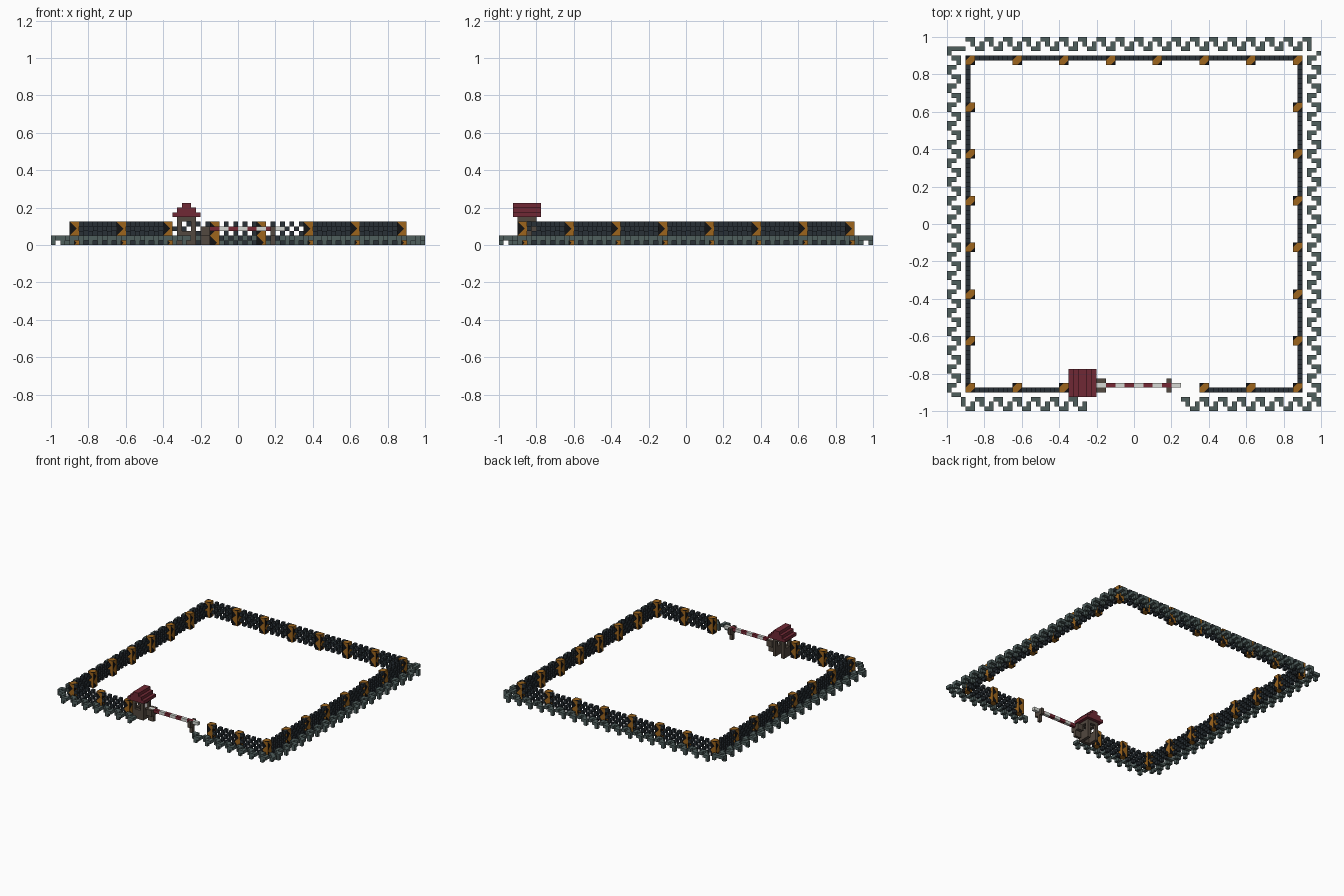
import bpy, bmesh
from mathutils import Vector

if "Cube" in bpy.data.objects:
    bpy.data.objects.remove(bpy.data.objects["Cube"])

V = 0.025  # edge of one cube; the model is 80 cubes wide


def mat(name, r, g, b):
    m = bpy.data.materials.new(name)
    m.diffuse_color = (r, g, b, 1)
    m.use_nodes = True
    m.node_tree.nodes["Principled BSDF"].inputs["Base Color"].default_value = m.diffuse_color
    return m


WIRE = mat("wire_grey", 0.078, 0.112, 0.108)
DARK = mat("dark_slate", 0.022, 0.030, 0.037)
ORANGE = mat("hazard_orange", 0.34, 0.13, 0.012)
BLACK = mat("hazard_black", 0.006, 0.006, 0.007)
ROOF = mat("roof_maroon", 0.16, 0.022, 0.035)
WOOD = mat("hut_brown", 0.085, 0.065, 0.05)
RED = mat("barrier_red", 0.18, 0.02, 0.033)
WHITE = mat("barrier_white", 0.68, 0.70, 0.66)

SIDES = {  # for each direction: the neighbour offset and the face corners
    (1, 0, 0): ((1, 0, 0), (1, 1, 0), (1, 1, 1), (1, 0, 1)),
    (-1, 0, 0): ((0, 1, 0), (0, 0, 0), (0, 0, 1), (0, 1, 1)),
    (0, 1, 0): ((1, 1, 0), (0, 1, 0), (0, 1, 1), (1, 1, 1)),
    (0, -1, 0): ((0, 0, 0), (1, 0, 0), (1, 0, 1), (0, 0, 1)),
    (0, 0, 1): ((0, 0, 1), (1, 0, 1), (1, 1, 1), (0, 1, 1)),
    (0, 0, -1): ((0, 1, 0), (1, 1, 0), (1, 0, 0), (0, 0, 0)),
}


def build(name, cells, poke_rule=None):
    """Make one object from {(i, j, k): material}, outer faces only.
    poke_rule(centre, normal) colours faces cut into four triangles."""
    me = bpy.data.meshes.new(name)
    mats = []
    for m in cells.values():
        if m not in mats:
            mats.append(m)
            me.materials.append(m)
    bm = bmesh.new()
    for c, m in cells.items():
        for d, corners in SIDES.items():
            if tuple(a + b for a, b in zip(c, d)) in cells:
                continue
            f = bm.faces.new([bm.verts.new((Vector(c) + Vector(p)) * V) for p in corners])
            f.material_index = mats.index(m)
    if poke_rule:
        me.materials.append(BLACK)
        bmesh.ops.poke(bm, faces=bm.faces[:])
        bm.normal_update()
        for f in bm.faces:
            if poke_rule(f.calc_center_median() / V, f.normal):
                f.material_index = len(mats)
    bm.to_mesh(me)
    bm.free()
    ob = bpy.data.objects.new(name, me)
    bpy.context.collection.objects.link(ob)


def box(x, y, z, m):
    """Filled block of cells from (lo, hi) ranges."""
    return {(i, j, k): m for i in range(*x) for j in range(*y) for k in range(*z)}


def place(side, s, depth, edge):
    """Cell on one side: s along it, depth inwards from the outer edge."""
    return {"front": (s, -edge + depth), "back": (s, edge - 1 - depth),
            "left": (-edge + depth, s), "right": (edge - 1 - depth, s)}[side]


# barbed wire coils: three-deep zigzag, with feet on both edges
def coil(name, side, lo, hi, extra=()):
    cells = {c: WIRE for c in extra}
    for s in range(lo, hi):
        p = s % 4
        for d in ((0,), (0, 1), (2,), (2, 1))[p]:
            cells[(*place(side, s, d, 40), 1)] = WIRE
            if p in (0, 2):
                cells[(*place(side, s, d, 40), 0)] = WIRE
    build(name, cells)


coil("wire_front_left", "front", -37, -10)
coil("wire_front_right", "front", 10, 40)
coil("wire_back", "back", -36, 38, [(37, 38, 1), (37, 37, 1)])
coil("wire_left", "left", -37, 38,
     [(-38, 37, 1), (-37, 37, 1), (-37, 37, 0), (-38, -37, 0)])
coil("wire_right", "right", -37, 37)

# posts: two by two cubes, each side with black hazard wedges
spots = [-36 + 10 * n for n in range(8)]
ends = (-36, 34)
posts = {}
for x in spots:
    for y in spots:
        gap = y == -36 and -16 < x < 14
        if (x in ends or y in ends) and not gap:
            posts.update(box((x, x + 2), (y, y + 2), (0, 5), ORANGE))


def hazard(c, n):
    px, py = (c.x + 36) % 10, (c.y + 36) % 10
    if abs(n.z) > 0.5:
        return abs(px - py) > 1
    # u runs from the left edge of the face as seen from outside
    u = (px if n.y < 0 else 2 - px) if abs(n.y) > 0.5 else (py if n.x > 0 else 2 - py)
    return min(abs(c.z - 0.5), abs(c.z - 3.5)) + u < 1.25


build("fence_posts", posts, hazard)

# fence panels: open checkered lattice, one cube thick
for side in ("front", "back", "left", "right"):
    cells = {}
    for s in range(-36, 36):
        if side == "front" and -14 <= s < 14:
            continue
        for k in range(5):
            x, y = place(side, s, 0, 36)
            if (x + y + k) % 2 == 0 and (x, y, k) not in posts:
                cells[(x, y, k)] = DARK
    build("fence_" + side, cells)

# guard hut: corner posts, low walls, open windows, lintel
hut = {}
for (i, j, k), m in box((-13, -9), (-36, -32), (0, 6), WOOD).items():
    ex, ey = i in (-13, -10), j in (-36, -33)
    low_wall = (ex or j == -36) and k < 3
    if (ex and ey) or low_wall or ((ex or ey) and k == 5):
        hut[(i, j, k)] = m
build("guard_hut", hut)

# stepped gable roof
roof = {}
for n in range(3):
    roof.update(box((-14 + n, -8 - n), (-37, -31), (6 + n, 7 + n), ROOF))
build("hut_roof", roof)

# barrier supports: stem with a fork holding the pole
for name, x in (("barrier_base", (-8, -6)), ("barrier_rest", (7, 8))):
    cells = box(x, (-35, -34), (0, 3), WOOD)
    cells.update(box(x, (-36, -35), (2, 4), WOOD))
    cells.update(box(x, (-34, -33), (2, 4), WOOD))
    build(name, cells)

# striped barrier pole
build("barrier_pole", {(i, -35, 3): WHITE if (i // 2) % 2 == 0 or i >= 8 else RED
                       for i in range(-8, 10)})
